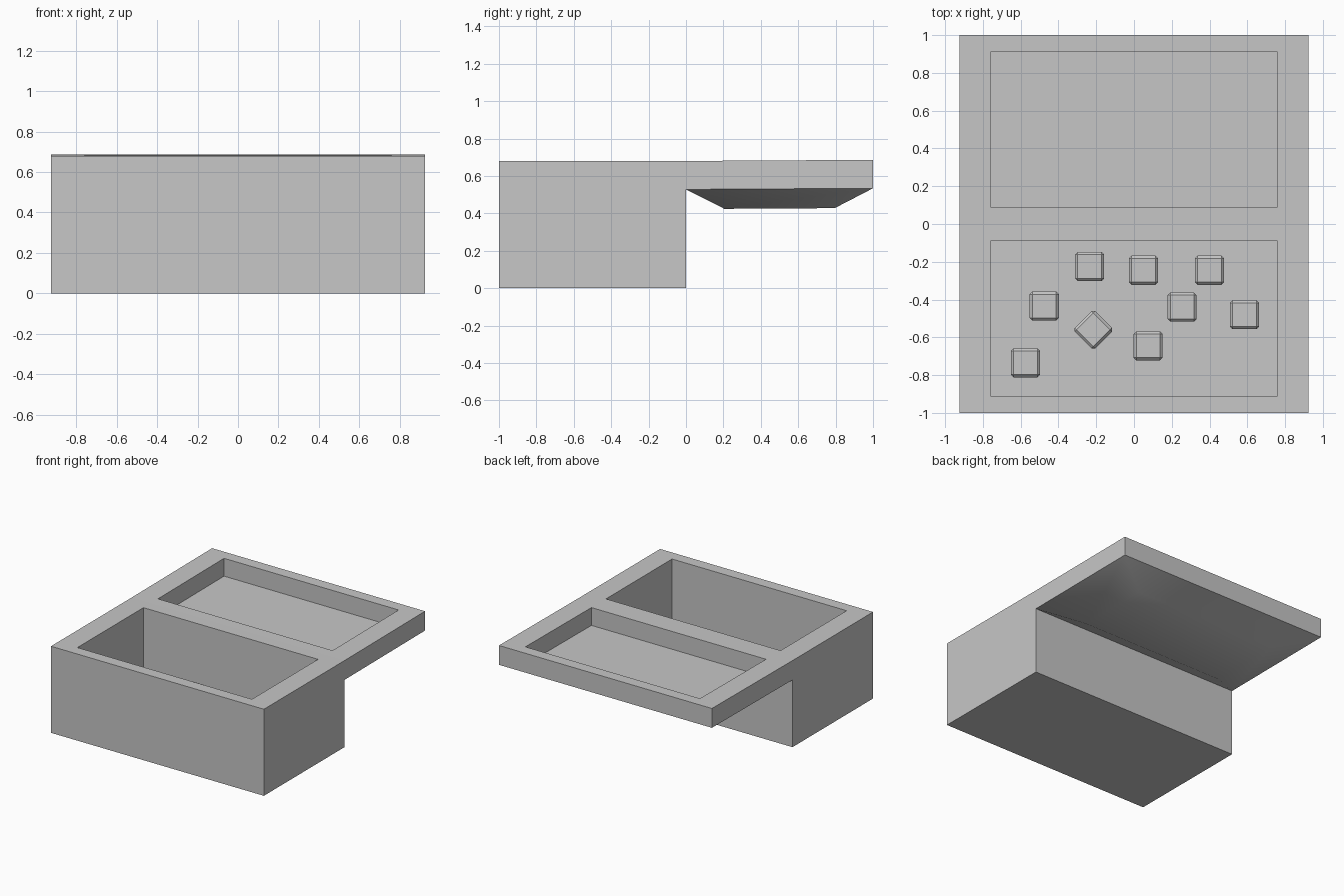
import bpy, bmesh, math
from mathutils import Matrix, Vector

if "Cube" in bpy.data.objects:
    bpy.data.objects.remove(bpy.data.objects["Cube"])

grey = bpy.data.materials.new("plain grey")
grey.diffuse_color = (0.57, 0.57, 0.57, 1)
grey.use_nodes = True
grey.node_tree.nodes["Principled BSDF"].inputs["Base Color"].default_value = grey.diffuse_color

HALF_X, INNER = 0.925, 0.82   # outer half width, opening scale


def loft(name, rings, tilt=0.0, smooth=None):
    """Skin a closed shell through rectangles (half x, y centre, half y, z)."""
    bm = bmesh.new()
    loops = []
    for hx, cy, hy, z in rings:
        corners = [(-hx, cy - hy), (hx, cy - hy), (hx, cy + hy), (-hx, cy + hy)]
        loops.append([bm.verts.new((x, y, z + tilt * y)) for x, y in corners])
    for a, b in zip(loops, loops[1:]):
        for i in range(4):
            j = (i + 1) % 4
            bm.faces.new((a[i], a[j], b[j], b[i]))
    bm.faces.new(loops[0][::-1])
    bm.faces.new(loops[-1])
    return finish(name, bm, smooth)


def finish(name, bm, smooth=None):
    bmesh.ops.recalc_face_normals(bm, faces=bm.faces)
    mesh = bpy.data.meshes.new(name)
    bm.to_mesh(mesh)
    bm.free()
    mesh.materials.append(grey)
    ob = bpy.data.objects.new(name, mesh)
    bpy.context.collection.objects.link(ob)
    if smooth:
        bpy.ops.object.select_all(action='DESELECT')
        ob.select_set(True)
        bpy.context.view_layer.objects.active = ob
        bpy.ops.object.shade_smooth_by_angle(angle=math.radians(smooth))
    return ob


# Hollow chest base
loft("chest_base", [
    (HALF_X, -0.5, 0.5, 0.0),
    (HALF_X, -0.5, 0.5, 0.68),
    (HALF_X * INNER, -0.5, 0.5 * INNER, 0.68),
    (HALF_X * INNER, -0.5, 0.5 * INNER, 0.10),
])

# Opened lid: tapered crown underneath, shallow tray on top, very slight tilt
loft("open_lid", [
    (0.62, 0.5, 0.295, 0.423),
    (HALF_X, 0.5, 0.5, 0.528),
    (HALF_X, 0.5, 0.5, 0.68),
    (HALF_X * INNER, 0.5, 0.5 * INNER, 0.68),
    (HALF_X * INNER, 0.5, 0.5 * INNER, 0.54),
], tilt=0.006, smooth=35)

# Bevelled blocks scattered on the chest floor: x, y, turn
blocks = [
    (-0.235, -0.225, 0), (0.05, -0.245, 0), (0.4, -0.245, 0),
    (-0.475, -0.435, 0), (0.255, -0.44, 0), (0.585, -0.48, 0),
    (-0.215, -0.56, 45), (0.075, -0.645, 0), (-0.575, -0.735, 0),
]
for n, (x, y, turn) in enumerate(blocks, 1):
    bm = bmesh.new()
    bmesh.ops.create_cube(bm, size=0.154)
    bmesh.ops.bevel(bm, geom=bm.edges[:], offset=0.014, segments=1, affect='EDGES')
    bmesh.ops.transform(bm, verts=bm.verts, matrix=Matrix.Translation(
        Vector((x, y, 0.178))) @ Matrix.Rotation(math.radians(turn), 4, 'Z'))
    finish(f"block_{n}", bm)
